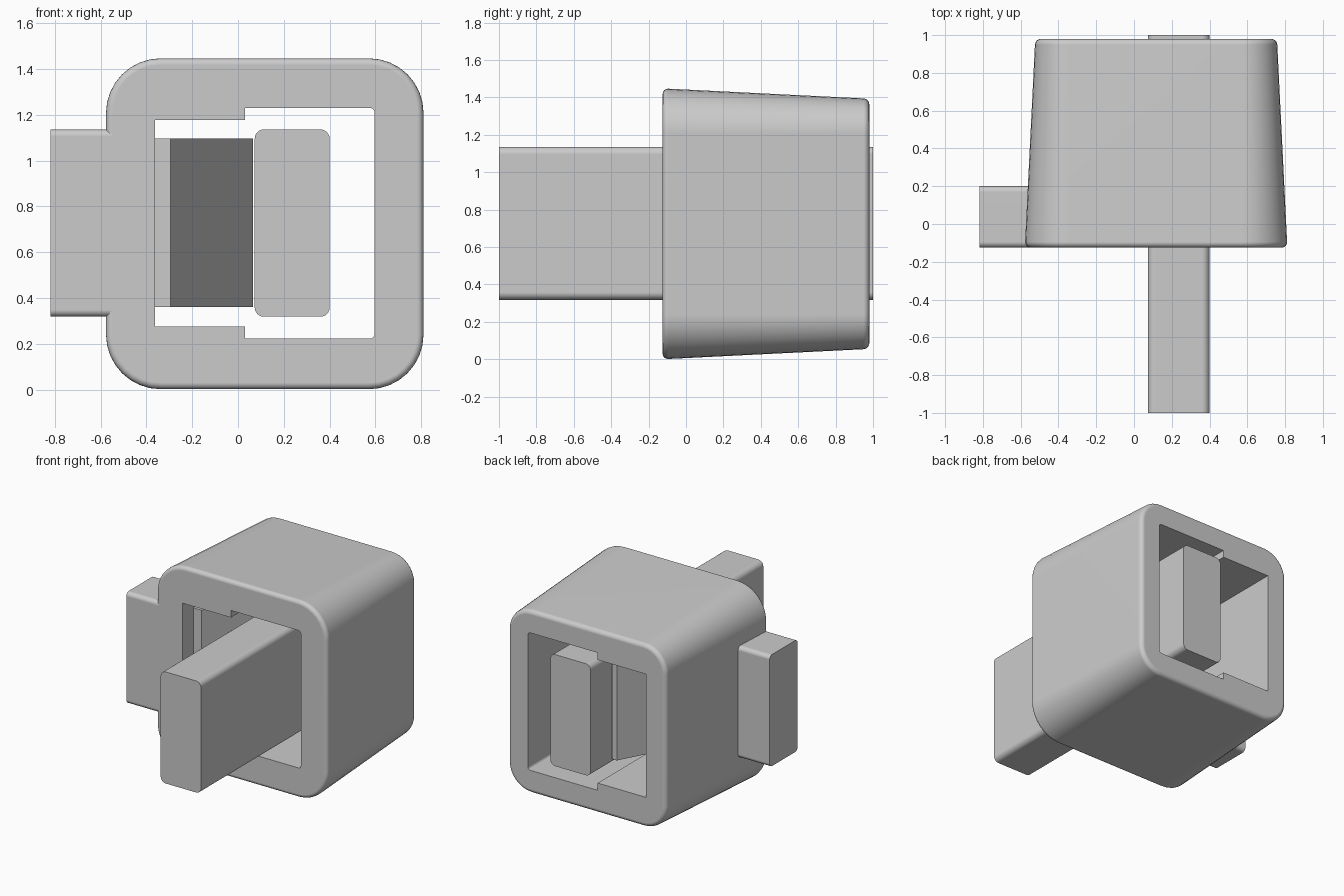
import bpy
import bmesh
import math

# Remove only the default cube
if "Cube" in bpy.data.objects:
    bpy.data.objects.remove(bpy.data.objects["Cube"], do_unlink=True)

grey = bpy.data.materials.new("light grey plastic")
grey.use_nodes = True
COLOUR = (0.6, 0.6, 0.6, 1)
grey.diffuse_color = COLOUR
grey.node_tree.nodes["Principled BSDF"].inputs["Base Color"].default_value = COLOUR


def rounded_rect(u0, u1, v0, v1, r, steps=6):
    """Outline of a rectangle with rounded corners, anticlockwise."""
    points = []
    corners = [(u1 - r, v1 - r), (u0 + r, v1 - r), (u0 + r, v0 + r), (u1 - r, v0 + r)]
    for i, (cu, cv) in enumerate(corners):
        for k in range(steps + 1):
            a = math.pi / 2 * (i + k / steps)
            points.append((cu + r * math.cos(a), cv + r * math.sin(a)))
    return points


def loft(name, sections, axis):
    """Skin a list of (position, outline) sections along an axis and cap the ends."""
    place = {
        "x": lambda t, u, v: (t, u, v),
        "y": lambda t, u, v: (u, t, v),
        "z": lambda t, u, v: (u, v, t),
    }[axis]
    bm = bmesh.new()
    rings = [[bm.verts.new(place(t, u, v)) for u, v in outline] for t, outline in sections]
    for a, b in zip(rings, rings[1:]):
        for i in range(len(a)):
            j = (i + 1) % len(a)
            bm.faces.new((a[i], a[j], b[j], b[i]))
    bm.faces.new(rings[0])
    bm.faces.new(rings[-1])
    bmesh.ops.recalc_face_normals(bm, faces=bm.faces)
    mesh = bpy.data.meshes.new(name)
    bm.to_mesh(mesh)
    bm.free()
    obj = bpy.data.objects.new(name, mesh)
    bpy.context.collection.objects.link(obj)
    mesh.materials.append(grey)
    return obj


def select_only(obj):
    bpy.ops.object.select_all(action="DESELECT")
    obj.select_set(True)
    bpy.context.view_layer.objects.active = obj


def smooth(obj):
    select_only(obj)
    bpy.ops.object.shade_smooth_by_angle(angle=math.radians(35))
    obj.modifiers.new("even shading", "WEIGHTED_NORMAL").keep_sharp = True


def cut(obj, cutter):
    mod = obj.modifiers.new("cut", "BOOLEAN")
    mod.operation = "DIFFERENCE"
    mod.solver = "EXACT"
    mod.object = cutter
    select_only(obj)
    bpy.ops.object.modifier_apply(modifier=mod.name)
    bpy.data.objects.remove(cutter, do_unlink=True)


# Housing: drafted rounded block with filleted front and back rims
FRONT, BACK, FILLET = -0.125, 0.98, 0.03
CENTRE_X, CENTRE_Z = 0.117, 0.724


def housing_section(y, inset):
    draft = 0.055 * (y - FRONT) / (BACK - FRONT)
    half_x = 0.695 - draft - inset
    half_z = 0.724 - draft - inset
    return y, rounded_rect(CENTRE_X - half_x, CENTRE_X + half_x,
                           CENTRE_Z - half_z, CENTRE_Z + half_z,
                           0.24 - draft - inset, 8)


arc = [math.pi / 2 * k / 4 for k in range(5)]
front_rim = [housing_section(FRONT + FILLET * (1 - math.cos(a)), FILLET * (1 - math.sin(a)))
             for a in arc]
back_rim = [housing_section(BACK - FILLET * (1 - math.cos(a)), FILLET * (1 - math.sin(a)))
            for a in reversed(arc)]
housing = loft("housing", front_rim + back_rim, "y")

# Stepped through opening: narrow on the button side, taller on the other
tall = rounded_rect(-0.2, 0.597, 0.222, 1.23, 0.02, 3)
opening = [(max(x, 0.03), z) for x, z in tall if x > 0.03]
half = len(opening) // 2
opening = (opening[:half]
           + [(0.03, 1.23), (0.03, 1.178), (-0.363, 1.178),
              (-0.363, 0.275), (0.03, 0.275), (0.03, 0.222)]
           + opening[half:])
cut(housing, loft("opening_cutter", [(-0.5, opening), (1.5, opening)], "y"))
smooth(housing)

# Sliding bar running through the opening
bar_outline = rounded_rect(0.073, 0.4, 0.318, 1.136, 0.04)
smooth(loft("sliding_bar", [(-1, bar_outline), (1, bar_outline)], "y"))

# Side button set into the housing wall
button_outline = rounded_rect(FRONT, 0.2, 0.318, 1.136, 0.03)
smooth(loft("side_button", [(-0.818, button_outline), (-0.45, button_outline)], "x"))

# Slanted spring arm reaching from the button to the bar
arm = [(-0.46, 0), (-0.295, 0), (0.066, 0.765), (0.025, 0.765), (-0.34, 0.08), (-0.46, 0.08)]
loft("spring_arm", [(0.36, arm), (1.097, arm)], "z")
